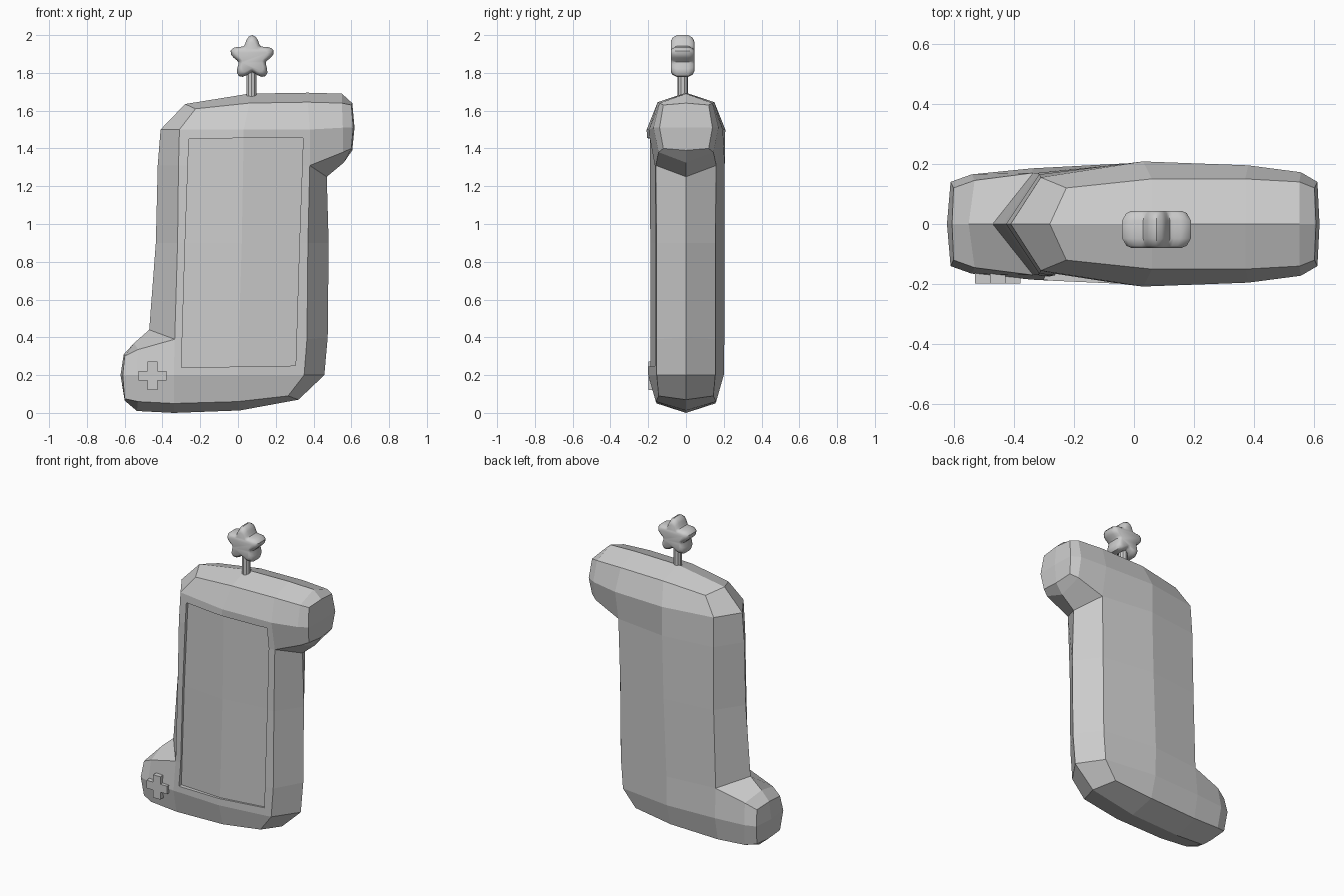
import bpy, bmesh
from math import cos, sin, pi

if "Cube" in bpy.data.objects:
    bpy.data.objects.remove(bpy.data.objects["Cube"])


def finish(bm, name, smooth=None):
    bmesh.ops.recalc_face_normals(bm, faces=bm.faces[:])
    me = bpy.data.meshes.new(name)
    bm.to_mesh(me)
    bm.free()
    ob = bpy.data.objects.new(name, me)
    bpy.context.collection.objects.link(ob)
    bpy.ops.object.select_all(action='DESELECT')
    ob.select_set(True)
    bpy.context.view_layer.objects.active = ob
    if smooth:
        bpy.ops.object.shade_smooth_by_angle(angle=smooth)
    return ob


# Body: rows of (x, z, half depth), bottom to top; columns c t l m r (cap, tab, left, middle, right)
rows = [
    ("ctlmr", [(-.60, .075, .12), (-.53, .06, .145), (-.34, .05, .155), (0, .06, .16), (.265, .09, .145)]),
    ("ctlmr", [(-.61, .20, .14), (-.54, .20, .165), (-.34, .20, .185), (0, .20, .20), (.35, .20, .155)]),
    ("ctlmr", [(-.60, .30, .12), (-.53, .335, .145), (-.335, .39, .17), (0, .39, .203), (.365, .39, .155)]),
    ("lmr", [(-.32, .90, .17), (.02, .90, .205), (.37, .90, .155)]),
    ("lmrtc", [(-.315, 1.31, .165), (.03, 1.31, .205), (.38, 1.31, .16), (.555, 1.38, .145), (.60, 1.40, .12)]),
    ("lmrtc", [(-.31, 1.50, .155), (.03, 1.50, .208), (.38, 1.50, .195), (.555, 1.51, .172), (.61, 1.51, .14)]),
    ("lmrtc", [(-.225, 1.61, .12), (.06, 1.64, .15), (.37, 1.645, .15), (.55, 1.64, .14), (.60, 1.63, .12)]),
]
# Middle ridge outline, one point for each edge point of the front face
loop = "l5 l6 m6 r6 t6 c6 c5 c4 t4 r4 r3 r2 r1 r0 m0 l0 t0 c0 c1 c2 t2 l2 l3 l4".split()
ridge_pts = [(-.41, 1.5), (-.28, 1.635), (.06, 1.69), (.37, 1.695), (.55, 1.69), (.605, 1.64),
             (.617, 1.51), (.605, 1.39), (.56, 1.325), (.47, 1.25), (.48, .9), (.475, .4),
             (.457, .2), (.32, .07), (.01, .013), (-.34, 0), (-.535, .01), (-.60, .065),
             (-.622, .2), (-.605, .31), (-.55, .37), (-.47, .44), (-.435, .9), (-.425, 1.31)]
bm = bmesh.new()
ridge = [bm.verts.new((x, 0, z)) for x, z in ridge_pts]
for side in (-1, 1):
    v = {c + str(i): bm.verts.new((x, side * d, z))
         for i, (cols, pts) in enumerate(rows) for c, (x, z, d) in zip(cols, pts)}
    for i in range(len(rows) - 1):
        cols = min(rows[i][0], rows[i + 1][0], key=len)
        for a, b in zip(cols, cols[1:]):
            bm.faces.new([v[a + str(i)], v[b + str(i)], v[b + str(i + 1)], v[a + str(i + 1)]])
    for k in range(len(loop)):
        n = (k + 1) % len(loop)
        bm.faces.new([v[loop[k]], v[loop[n]], ridge[n], ridge[k]])
body = finish(bm, "body")

# Screen recess: shallow curved pocket cut in the front
floor = [[(-.30, -.160, .24), (0, -.187, .245), (.305, -.149, .25)],
         [(-.28, -.158, .90), (.02, -.189, .90), (.325, -.148, .90)],
         [(-.26, -.148, 1.45), (.03, -.191, 1.455), (.345, -.155, 1.455)]]
bm = bmesh.new()
grid = [[bm.verts.new(p) for p in row] for row in floor]
for i in range(2):
    for j in range(2):
        bm.faces.new([grid[i][j], grid[i][j + 1], grid[i + 1][j + 1], grid[i + 1][j]])
new = bmesh.ops.extrude_face_region(bm, geom=bm.faces[:] + bm.edges[:] + bm.verts[:], use_keep_orig=True)
for e in new["geom"]:
    if isinstance(e, bmesh.types.BMVert):
        e.co.y = -.4
cutter = finish(bm, "screen_cutter")
cutter.hide_render = True
mod = body.modifiers.new("screen_recess", 'BOOLEAN')
mod.operation, mod.solver, mod.object = 'DIFFERENCE', 'EXACT', cutter
bpy.context.view_layer.objects.active = body
bpy.ops.object.modifier_apply(modifier=mod.name)
bpy.data.objects.remove(cutter)

# Direction pad: plus-shaped button
a, w = .075, .026
plus = [(w, w), (w, a), (-w, a), (-w, w), (-a, w), (-a, -w), (-w, -w), (-w, -a), (w, -a), (w, -w), (a, -w), (a, w)]
bm = bmesh.new()
back = bm.faces.new([bm.verts.new((-.453 + x, -.15, .197 + z)) for x, z in plus])
front = bmesh.ops.extrude_face_region(bm, geom=[back], use_keep_orig=True)
for e in front["geom"]:
    if isinstance(e, bmesh.types.BMVert):
        e.co.y = -.198
finish(bm, "direction_pad")

# Antenna stem
bpy.ops.mesh.primitive_cylinder_add(vertices=10, radius=.027, depth=.16, location=(.072, -.017, 1.73))
bpy.context.object.name = "antenna_stem"
bpy.ops.object.shade_smooth_by_angle()

# Antenna star: soft five-point star, rounded front and back
n = 40
bm = bmesh.new()
rings = []
for y, s in [(-.062, .72), (-.054, .88), (-.03, 1), (.03, 1), (.054, .88), (.062, .72)]:
    ring = []
    for k in range(n):
        t = 2 * pi * k / n
        r = s * (.098 + .022 * cos(5 * t))
        ring.append(bm.verts.new((.075 + r * sin(t), -.018 + y, 1.88 + r * cos(t))))
    rings.append(ring)
for p, q in zip(rings, rings[1:]):
    for k in range(n):
        m = (k + 1) % n
        bm.faces.new([p[k], p[m], q[m], q[k]])
bm.faces.new(rings[0])
bm.faces.new(rings[-1])
finish(bm, "antenna_star", .7)
